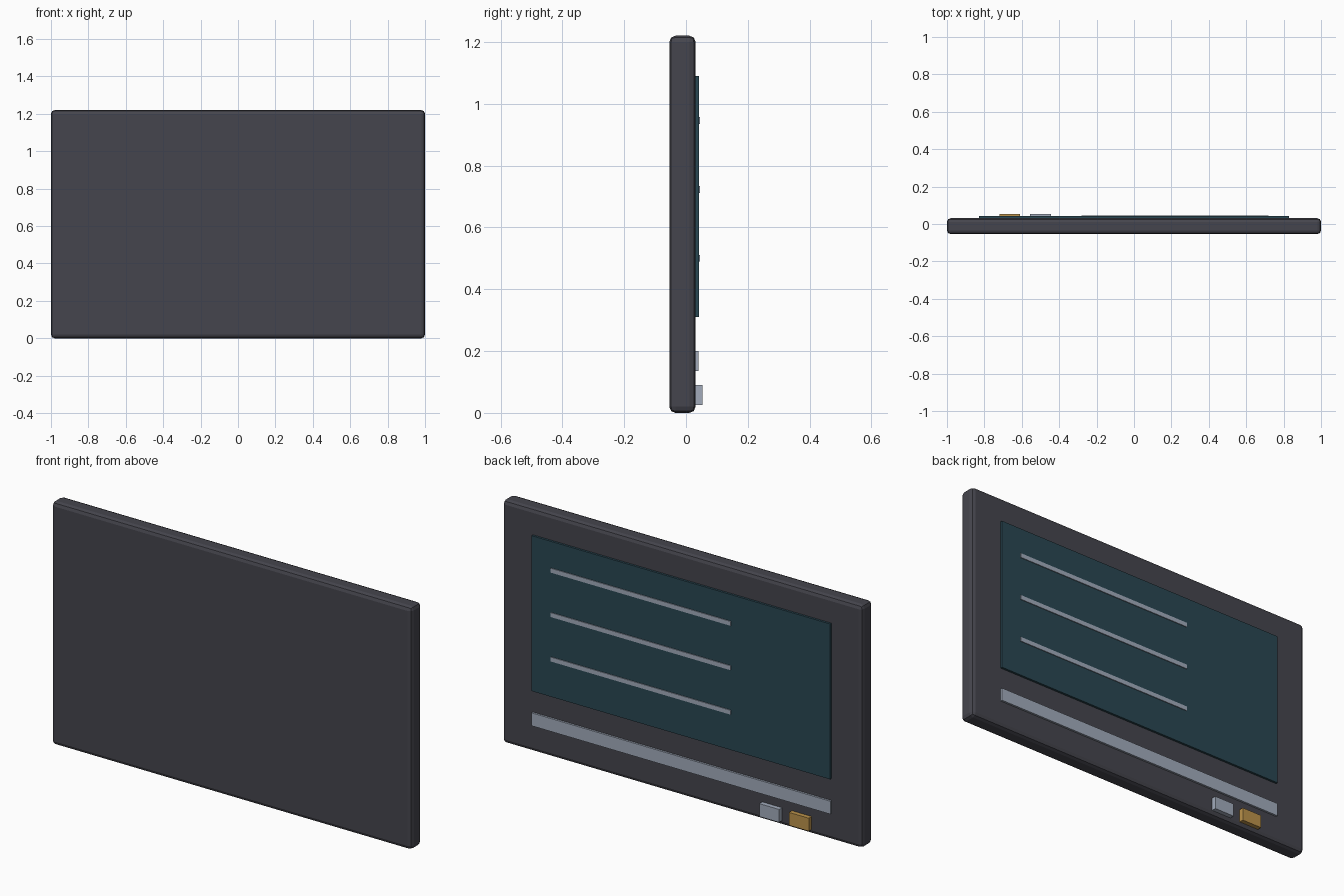
import bpy

cube = bpy.data.objects.get("Cube")
if cube:
    bpy.data.objects.remove(cube, do_unlink=True)


def material(name, rgb):
    m = bpy.data.materials.new(name)
    m.use_nodes = True
    color = (*rgb, 1.0)
    m.diffuse_color = color
    m.node_tree.nodes["Principled BSDF"].inputs["Base Color"].default_value = color
    return m


charcoal = material("charcoal", (0.06, 0.06, 0.075))
teal = material("dark_teal", (0.022, 0.063, 0.085))
silver = material("silver", (0.36, 0.41, 0.50))
amber = material("amber", (0.50, 0.29, 0.07))


def box(name, x, y, z, mat):
    """Box spanning the given (low, high) pairs."""
    spans = (x, y, z)
    bpy.ops.mesh.primitive_cube_add(size=1, location=[(a + b) / 2 for a, b in spans])
    obj = bpy.context.object
    obj.name = name
    obj.scale = [b - a for a, b in spans]
    bpy.ops.object.transform_apply(location=False, rotation=False, scale=True)
    obj.data.materials.append(mat)
    return obj


BACK = 0.031  # rear surface of the panel, carrying all the details
SINK = BACK - 0.006

# Rounded slab
panel = box("panel", (-1, 1), (-0.054, BACK), (0, 1.22), charcoal)
bevel = panel.modifiers.new("rounded_edges", "BEVEL")
bevel.width = 0.02
bevel.segments = 2

# Display with its three text bars
box("screen", (-0.83, 0.83), (SINK, 0.042), (0.31, 1.09), teal)
for i, z in enumerate((0.946, 0.723, 0.50)):
    box(f"screen_bar_{i + 1}", (-0.28, 0.72), (0.036, 0.046), (z - 0.011, z + 0.011), silver)

# Trim strip and buttons along the bottom
box("trim_strip", (-0.83, 0.83), (SINK, 0.041), (0.135, 0.20), silver)
for name, x, mat in (("amber_button", -0.665, amber), ("silver_button", -0.50, silver)):
    box(name, (x - 0.055, x + 0.055), (SINK, 0.054), (0.025, 0.09), mat)
